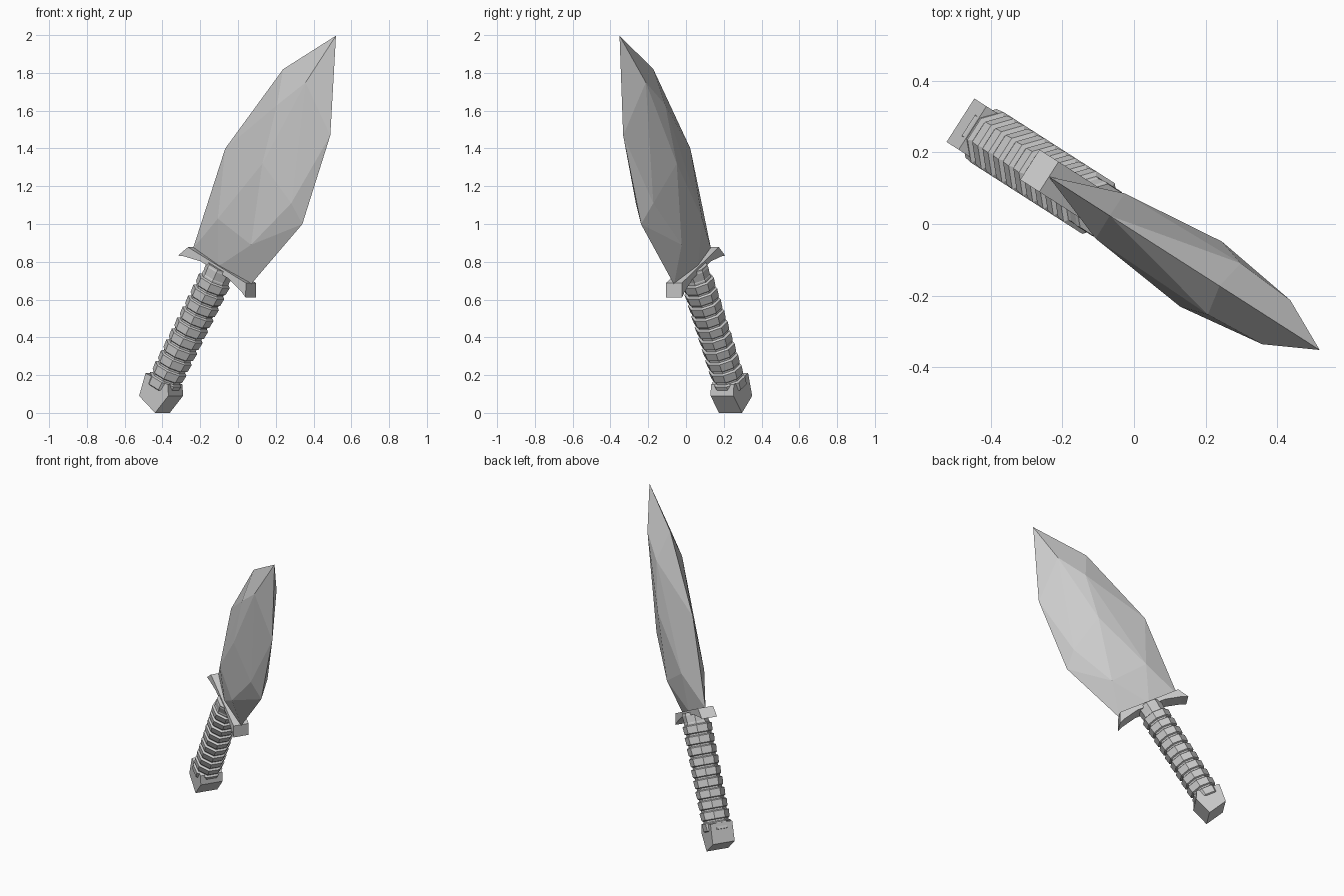
import bpy, bmesh, math
from mathutils import Vector

if "Cube" in bpy.data.objects:
    bpy.data.objects.remove(bpy.data.objects["Cube"])

# Dagger frame: u = across the blade, n = thickness, v = along the dagger
AZ, TILT = math.radians(-32.6), math.radians(27.6)
H = Vector((math.cos(AZ), math.sin(AZ), 0))
Z = Vector((0, 0, 1))
N = Z.cross(H)
W = H * math.cos(TILT) - Z * math.sin(TILT)
D = H * math.sin(TILT) + Z * math.cos(TILT)


def place(u, v, n=0.0):
    return W * u + D * v + N * (n - 0.017)


def finish(bm, name):
    bmesh.ops.recalc_face_normals(bm, faces=bm.faces)
    mesh = bpy.data.meshes.new(name)
    bm.to_mesh(mesh)
    bm.free()
    obj = bpy.data.objects.new(name, mesh)
    bpy.context.collection.objects.link(obj)
    return obj


def loft(name, loops):
    """Closed skin through loops of equal point count."""
    bm = bmesh.new()
    rows = [[bm.verts.new(p) for p in loop] for loop in loops]
    k = len(rows[0])
    for a, b in zip(rows, rows[1:]):
        for i in range(k):
            j = (i + 1) % k
            bm.faces.new((a[i], a[j], b[j], b[i]))
    bm.faces.new(rows[0])
    bm.faces.new(rows[-1])
    return finish(bm, name)


def slab(name, outline, half):
    return loft(name, [[place(u, v, s * half) for u, v in outline] for s in (-1, 1)])


# Blade: faceted solid from the cutting-edge outline and mirrored face points
edge = [(-.644, .645), (-.71, 1.208), (-.582, 1.749), (-.37, 2.06),
        (-.157, 1.576), (-.095, 1.078), (-.234, .645)]
facets = [(-.537, .88, .075), (-.283, .856, .083), (-.405, 1.278, .108),
          (-.177, 1.16, .055), (-.48, 1.588, .085), (-.383, 1.774, .073),
          (-.44, .645, .035)]
bm = bmesh.new()
for u, v in edge:
    bm.verts.new(place(u, v))
for u, v, n in facets:
    for s in (-1, 1):
        bm.verts.new(place(u, v, s * n))
hull = bmesh.ops.convex_hull(bm, input=bm.verts)
inner = [g for g in hull["geom_interior"] if isinstance(g, bmesh.types.BMVert)]
bmesh.ops.delete(bm, geom=inner, context='VERTS')
finish(bm, "blade")

# Guard: bar with drooping, flared ends
C = -.442
half = [(.10, .622), (.205, .597), (.24, .583), (.205, .652)]
slab("guard", [(C + u, v) for u, v in half] + [(C - u, v) for u, v in reversed(half)], .05)

# Grip: octagonal, wrapped in stepped bands, leaning slightly towards the pommel
V0, V1, BANDS = -.10, .64, 11
profile = []
step = (V1 - V0) / BANDS
for i in range(BANDS):
    v = V0 + i * step
    out = .091 if i < BANDS - 1 else .08
    profile += [(v, .078), (v + .08 * step, out - .004), (v + .75 * step, out), (v + .85 * step, .078)]
profile.append((V1, .078))
loops = []
for v, r in profile:
    centre = -.478 + .036 * (v - V0) / (V1 - V0)
    angles = [math.radians(22.5 + 45 * k) for k in range(8)]
    loops.append([place(centre + r * math.cos(a), v, r * math.sin(a)) for a in angles])
loft("grip", loops)

# Pommel: skewed block with a pointed end
slab("pommel", [(-.411, -.215), (-.542, -.182), (-.562, -.057), (-.41, -.045), (-.379, -.096)], .072)
